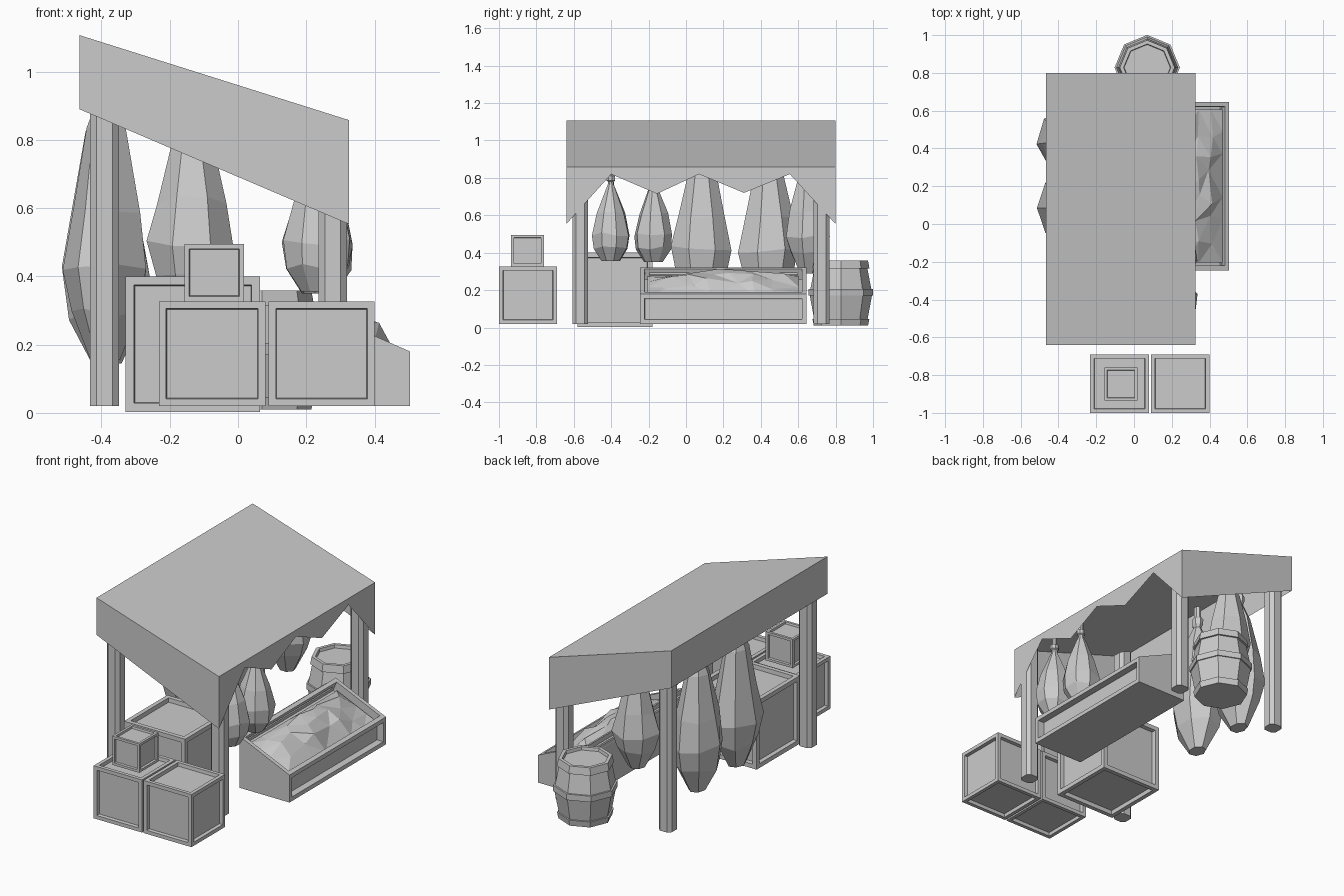
import bpy, bmesh, math, random
from mathutils import Vector

if "Cube" in bpy.data.objects:
    bpy.data.objects.remove(bpy.data.objects["Cube"])

random.seed(4)


def finish(name, bm, normals=True):
    if normals:
        bmesh.ops.recalc_face_normals(bm, faces=bm.faces[:])
    me = bpy.data.meshes.new(name)
    bm.to_mesh(me)
    bm.free()
    ob = bpy.data.objects.new(name, me)
    bpy.context.collection.objects.link(ob)
    return ob


def prism(bm, pts, y0, y1):
    """Extrude an (x, z) outline from y0 to y1."""
    a = [bm.verts.new((x, y0, z)) for x, z in pts]
    b = [bm.verts.new((x, y1, z)) for x, z in pts]
    n = len(pts)
    bm.faces.new(a)
    bm.faces.new(b[::-1])
    for i in range(n):
        bm.faces.new((a[i], b[i], b[(i + 1) % n], a[(i + 1) % n]))
    bmesh.ops.recalc_face_normals(bm, faces=bm.faces[:])


def lathe(name, x, y, profile, n, sx=1, sy=1, turn=0.0, jitter=0.0):
    """Stack rings of (z, radius), capped at both ends."""
    bm = bmesh.new()
    rings = []
    for z, r in profile:
        ring = []
        for i in range(n):
            a = turn + 2 * math.pi * i / n
            k = r * (1 + random.uniform(-jitter, jitter))
            zz = z + random.uniform(-jitter, jitter) * 0.25 * (r > 0.06)
            ring.append(bm.verts.new((x + k * sx * math.cos(a), y + k * sy * math.sin(a), zz)))
        rings.append(ring)
    for a, b in zip(rings, rings[1:]):
        for i in range(n):
            j = (i + 1) % n
            bm.faces.new((a[i], a[j], b[j], b[i]))
    bm.faces.new(rings[0][::-1])
    bm.faces.new(rings[-1])
    return finish(name, bm)


def crate(name, x0, x1, y0, y1, z0, z1, frame, depth):
    bm = bmesh.new()
    prism(bm, [(x0, z0), (x1, z0), (x1, z1), (x0, z1)], y0, y1)
    bmesh.ops.inset_individual(bm, faces=bm.faces[:], thickness=frame, depth=0)
    inner = sorted(bm.faces, key=lambda f: -f.calc_area())[:6]
    bmesh.ops.inset_individual(bm, faces=inner, thickness=0.003, depth=-depth)
    return finish(name, bm)


# canopy: sloping sheet with a hanging skirt, zigzag along the low side
bm = bmesh.new()
XB, XF, Y0, Y1 = -0.465, 0.325, -0.64, 0.80
V = lambda x, y, z: bm.verts.new((x, y, z))
tb0, tf0, tf1, tb1 = V(XB, Y0, 1.107), V(XF, Y0, 0.858), V(XF, Y1, 0.858), V(XB, Y1, 1.107)
bb0, bb1 = V(XB, Y0, 0.89), V(XB, Y1, 0.89)
zig = [V(XF, y, z) for y, z in [(Y0, 0.553), (-0.4, 0.82), (-0.155, 0.715), (0.07, 0.82),
                                (0.31, 0.72), (0.555, 0.82), (Y1, 0.553)]]
bm.faces.new((tb0, tf0, tf1, tb1))
bm.faces.new((tb0, bb0, zig[0], tf0))
bm.faces.new((tb1, tf1, zig[-1], bb1))
bm.faces.new((tb0, tb1, bb1, bb0))
bm.faces.new([tf0] + zig + [tf1])
finish("canopy", bm)

# four chamfered posts
for px, pz, side in ((-0.391, 1.07, "back"), (0.278, 0.86, "front")):
    for py, end in ((-0.565, "near"), (0.725, "far")):
        bm = bmesh.new()
        h, c = 0.042, 0.023
        pts = [(h, c), (c, h), (-c, h), (-h, c), (-h, -c), (-c, -h), (c, -h), (h, -c)]
        f = bm.faces.new([bm.verts.new((px + a, py + b, 0.02)) for a, b in pts])
        ex = bmesh.ops.extrude_face_region(bm, geom=[f], use_keep_orig=True)
        for v in [g for g in ex["geom"] if isinstance(g, bmesh.types.BMVert)]:
            v.co.z = pz - 0.01 - 0.316 * (v.co.x - px)
        finish(f"{side}_post_{end}", bm)

# big hanging sacks
big = [(0.0, 0.045), (0.14, 0.105), (0.27, 0.128), (0.44, 0.103), (0.68, 0.06),
       (0.78, 0.02), (0.80, 0.028), (0.83, 0.028), (0.85, 0.018), (0.91, 0.018)]
for i, (x, y, z0, k) in enumerate([(-0.385, 0.085, 0.155, 1), (-0.385, 0.44, 0.145, 1),
                                   (-0.135, 0.65, 0.29, 0.75)]):
    sy = 1.27 if i < 2 else 0.95
    lathe(f"large_sack_{i + 1}", x, y, [(z0 + z * k, r) for z, r in big], 7,
          1.0, sy, turn=0.45 + i * 0.1, jitter=0.06)

# small hanging sacks on the open side
small = [(0.355, 0.05), (0.43, 0.095), (0.50, 0.105), (0.61, 0.078), (0.74, 0.028),
         (0.765, 0.017), (0.78, 0.017), (0.785, 0.024), (0.81, 0.024), (0.815, 0.014), (0.88, 0.014)]
for i, y in enumerate((-0.402, -0.175)):
    lathe(f"small_sack_{i + 1}", 0.235, y, [(z - 0.005 * i, r) for z, r in small], 8,
          turn=0.3 + i * 0.3, jitter=0.04)

# crates with recessed panels
crate("front_crate_left", -0.232, 0.08, -1.0, -0.69, 0.02, 0.327, 0.03, 0.02)
crate("front_crate_right", 0.09, 0.40, -1.0, -0.69, 0.02, 0.327, 0.03, 0.02)
crate("small_crate", -0.157, 0.018, -0.935, -0.76, 0.327, 0.495, 0.02, 0.012)
crate("large_crate", -0.33, 0.065, -0.58, -0.18, 0.003, 0.4, 0.036, 0.024)

# barrel with three raised hoops and a sunken lid
barrel = [(0.01, 0.145), (0.045, 0.152), (0.045, 0.143), (0.17, 0.166), (0.17, 0.173), (0.205, 0.173),
          (0.205, 0.163), (0.315, 0.142), (0.315, 0.153), (0.358, 0.145), (0.358, 0.125), (0.34, 0.122)]
lathe("barrel", 0.07, 0.828, barrel, 8, turn=math.pi / 2)

# display tray: sloped open top, recessed front panel
bm = bmesh.new()
prism(bm, [(0.18, 0.02), (0.504, 0.02), (0.504, 0.18), (0.18, 0.322)], -0.245, 0.645)
bm.normal_update()
for test, t, d in ((lambda n: n.z > 0.5, 0.034, -0.06), (lambda n: n.x > 0.9, 0.034, -0.04)):
    face = [f for f in bm.faces if test(f.normal)]
    bmesh.ops.inset_individual(bm, faces=face, thickness=t, depth=0)
    bmesh.ops.inset_individual(bm, faces=face, thickness=0.002, depth=d)
    bm.normal_update()
finish("display_tray", bm)

# faceted heap of goods in the tray
bm = bmesh.new()
NX, NY = 4, 7
grid = []
for i in range(NX + 1):
    row = []
    for j in range(NY + 1):
        u, v = i / NX, j / NY
        x, y = 0.215 + 0.255 * u, -0.205 + 0.81 * v
        edge = i in (0, NX) or j in (0, NY)
        slope = 0.322 - 0.438 * (x - 0.18)
        bump = -0.035 if edge else -0.035 + 0.085 * math.sin(math.pi * u) ** 0.6 * math.sin(math.pi * v) ** 0.8
        if not edge:
            x += random.uniform(-0.02, 0.02)
            y += random.uniform(-0.04, 0.04)
            bump += random.uniform(-0.02, 0.012)
        row.append(bm.verts.new((x, y, min(slope + bump, 0.318))))
    grid.append(row)
for i in range(NX):
    for j in range(NY):
        bm.faces.new((grid[i][j], grid[i + 1][j], grid[i + 1][j + 1], grid[i][j + 1]))
bmesh.ops.triangulate(bm, faces=bm.faces[:])
finish("goods_heap", bm)
